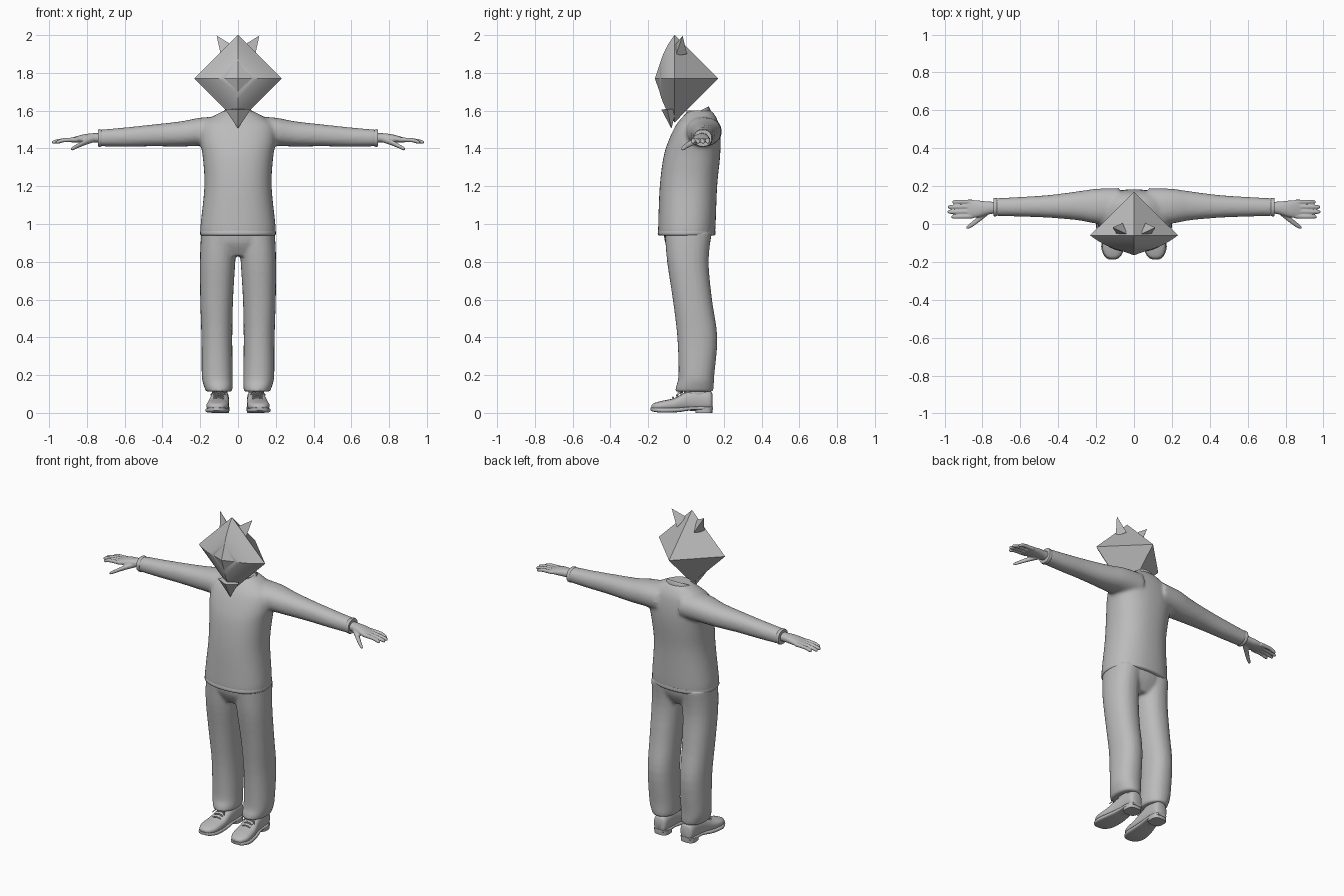
import bpy, bmesh, math
from mathutils import Vector

if "Cube" in bpy.data.objects:
    bpy.data.objects.remove(bpy.data.objects["Cube"])

grey = bpy.data.materials.new("plain grey")
grey.use_nodes = True
grey.diffuse_color = (0.5, 0.5, 0.5, 1)
grey.node_tree.nodes["Principled BSDF"].inputs["Base Color"].default_value = (0.5, 0.5, 0.5, 1)

PLACE = {"x": lambda t, u, v: (t, u, v),
         "y": lambda t, u, v: (u, t, v),
         "z": lambda t, u, v: (u, v, t)}


def blend(a, b, c, d, t):
    """Smooth curve through b and c."""
    return (b * 2 + (c - a) * t + (a * 2 - b * 5 + c * 4 - d) * t * t
            + (b * 3 - a - c * 3 + d) * t ** 3) / 2


def loft(bm, axis, rows, side=1, power=2.2, sides=24, steps=4):
    """Closed skin over rows of (position, centre u, centre v, radius u, radius v)."""
    rows = [Vector(r) for r in rows]
    pts = [rows[0]] + rows + [rows[-1]]
    path = [blend(*pts[i:i + 4], k / steps) for i in range(len(rows) - 1) for k in range(steps)]
    path.append(rows[-1])
    rings = []
    for t, cu, cv, ru, rv in path:
        ring = []
        for k in range(sides):
            c, s = math.cos(math.tau * k / sides), math.sin(math.tau * k / sides)
            u = cu + ru * math.copysign(abs(c) ** (2 / power), c)
            v = cv + rv * math.copysign(abs(s) ** (2 / power), s)
            x, y, z = PLACE[axis](t, u, v)
            ring.append(bm.verts.new((x * side, y, z)))
        rings.append(ring)
    for a, b in zip(rings, rings[1:]):
        for k in range(sides):
            j = (k + 1) % sides
            bm.faces.new((a[k], a[j], b[j], b[k]))
    bm.faces.new(rings[0])
    bm.faces.new(rings[-1])


def solid(bm, points):
    """Convex flat-faced solid."""
    verts = [bm.verts.new(p) for p in points]
    bmesh.ops.convex_hull(bm, input=verts)


def finish(name, bm, angle=None, voxel=None, relax=4):
    bmesh.ops.recalc_face_normals(bm, faces=bm.faces)
    mesh = bpy.data.meshes.new(name)
    bm.to_mesh(mesh)
    bm.free()
    mesh.materials.append(grey)
    ob = bpy.data.objects.new(name, mesh)
    bpy.context.collection.objects.link(ob)
    if angle:
        bpy.ops.object.select_all(action="DESELECT")
        ob.select_set(True)
        bpy.context.view_layer.objects.active = ob
        bpy.ops.object.shade_smooth_by_angle(angle=math.radians(angle))
    if voxel:
        fuse = ob.modifiers.new("fuse", "REMESH")
        fuse.mode = "VOXEL"
        fuse.voxel_size = voxel
        fuse.use_smooth_shade = True
        soft = ob.modifiers.new("soften", "SMOOTH")
        soft.iterations = relax
    return ob


# Jumper: torso and sleeves fused into one soft skin
bm = bmesh.new()
loft(bm, "z", [(.945, 0, .003, .2, .15), (1, 0, .005, .198, .152), (1.2, 0, .013, .178, .152),
               (1.35, 0, .03, .186, .15), (1.44, 0, .045, .2, .138), (1.52, 0, .06, .195, .115),
               (1.565, 0, .07, .14, .09), (1.6, 0, .075, .075, .06)], power=2.3, sides=40)
for side in (1, -1):
    loft(bm, "x", [(.08, .09, 1.49, .1, .08), (.2, .094, 1.488, .092, .075),
                   (.3, .096, 1.477, .076, .067), (.45, .093, 1.469, .06, .058),
                   (.6, .091, 1.46, .052, .051), (.735, .089, 1.455, .047, .044)], side)
finish("jumper", bm, voxel=.01, relax=6)

# Hem and cuffs: slim bands at the garment openings
bm = bmesh.new()
loft(bm, "z", [(.94, 0, .003, .195, .147), (.947, 0, .003, .201, .153), (.965, 0, .004, .199, .151)],
     power=2.3, sides=40, steps=2)
for side in (1, -1):
    loft(bm, "x", [(.722, .089, 1.455, .046, .043), (.732, .089, 1.455, .049, .047),
                   (.742, .089, 1.455, .047, .044)], side, steps=2)
finish("hem_and_cuffs", bm, angle=50)

# Trousers: hips and two legs fused
bm = bmesh.new()
loft(bm, "z", [(.98, 0, .01, .185, .13), (.9, 0, .008, .19, .118), (.83, 0, .008, .16, .08)], sides=32)
for side in (1, -1):
    loft(bm, "z", [(.96, .1, .012, .095, .125), (.8, .108, .01, .094, .11), (.6, .113, .034, .087, .104),
                   (.4, .112, .06, .082, .106), (.2, .11, .055, .082, .095),
                   (.14, .104, .047, .076, .1), (.112, .1, .043, .068, .1)], side)
finish("trousers", bm, voxel=.009)

# Shoes: upper, sole, heel and laces
for side, label in ((1, "left"), (-1, "right")):
    bm = bmesh.new()
    loft(bm, "y", [(.14, .093, .06, .025, .04), (.125, .093, .065, .042, .052), (.06, .094, .068, .046, .058),
                   (0, .098, .062, .05, .05), (-.06, .104, .045, .057, .034), (-.13, .11, .037, .057, .026),
                   (-.17, .112, .033, .038, .018), (-.183, .113, .03, .015, .01)], side, power=2.5)
    loft(bm, "z", [(.06, .095, .055, .042, .07), (.13, .097, .055, .04, .065)], side)
    finish(label + "_shoe_upper", bm, angle=60)
    bm = bmesh.new()
    loft(bm, "y", [(.142, .093, .026, .03, .008), (.1, .093, .026, .048, .01), (.03, .096, .024, .047, .01),
                   (-.04, .104, .016, .058, .012), (-.12, .111, .014, .062, .013),
                   (-.17, .113, .017, .043, .011), (-.187, .114, .02, .018, .008)], side, power=4)
    loft(bm, "z", [(0, .093, .095, .046, .044), (.03, .093, .095, .048, .046)], side, power=3, steps=1)
    finish(label + "_shoe_sole", bm, angle=45)
    bm = bmesh.new()
    for k in range(4):
        y, z = -.065 + k * .02, .08 + k * .011
        loft(bm, "x", [(.075, y, z - .006, .004, .004), (.102, y - .004, z + .003, .004, .004),
                       (.13, y, z - .006, .004, .004)], side, sides=8)
    for tip in (.065, .145):
        loft(bm, "x", [(.1, -.02, .108, .005, .004), ((.1 + tip) / 2, -.03, .115, .008, .004),
                       (tip, -.045, .095, .004, .004)], side, sides=8)
    finish(label + "_shoe_laces", bm, angle=60)

    # Hand: palm, four fingers and thumb fused
    bm = bmesh.new()
    loft(bm, "x", [(.69, .088, 1.453, .03, .026), (.76, .085, 1.456, .033, .025), (.82, .08, 1.452, .044, .022),
                   (.865, .078, 1.446, .047, .015), (.885, .078, 1.443, .044, .01)], side)
    for k, reach in enumerate((.965, .985, .983, .96)):
        y = .04 + k * .026
        loft(bm, "x", [(.85, y, 1.447, .011, .012), (.92, y - .001, 1.444, .011, .011),
                       (reach - .012, y - .002, 1.435, .01, .01), (reach, y - .002, 1.432, .005, .005)],
             side, sides=12)
    loft(bm, "x", [(.765, .07, 1.448, .018, .016), (.81, .035, 1.432, .019, .015),
                   (.85, .002, 1.413, .015, .012), (.875, -.015, 1.4, .011, .01),
                   (.885, -.02, 1.396, .005, .005)], side, sides=12)
    finish(label + "_hand", bm, voxel=.0045, relax=2)

# Neck
bm = bmesh.new()
loft(bm, "z", [(1.54, 0, .06, .07, .06), (1.6, 0, .055, .062, .052)])
finish("neck", bm, angle=50)

# Collar: folded band, high at the nape, ending in two points
bm = bmesh.new()
strip = []
for k in range(-12, 13):
    a = math.radians(k * 13.5)
    front = max(0, abs(k) - 8) / 4
    s, c = math.sin(a), math.cos(a)
    top = (.082 * s, .045 + .075 * c, 1.585 + .037 * c)
    low = (.112 * s + math.copysign(.035, k) * front, .05 + .092 * c - .015 * front,
           1.548 + .03 * c - .015 * front)
    inner = (.075 * s, .045 + .068 * c, 1.555 + .03 * c)
    strip.append([bm.verts.new(p) for p in (inner, top, low)])
for a, b in zip(strip, strip[1:]):
    for i in (0, 1):
        bm.faces.new((a[i], a[i + 1], b[i + 1], b[i]))
collar = finish("collar", bm, angle=50)
collar.modifiers.new("thickness", "SOLIDIFY").thickness = .006

# Mask back: half of an eight-sided diamond
MID, R, PLANE = 1.77, .232, -.06
bm = bmesh.new()
solid(bm, [(0, .17, MID), (R, PLANE, MID), (-R, PLANE, MID), (0, PLANE, MID + R), (0, PLANE, MID - R)])
finish("mask_back", bm)

# Mask face: diamond outline swelling forward, creased along its ridges
bm = bmesh.new()
rings = []
for k in range(9):
    s = 1 - k / 9
    y = PLANE - .088 * (1 - s * s)
    rings.append([bm.verts.new((x * R * s, y, MID + z * R * s))
                  for x, z in ((1, 0), (0, 1), (-1, 0), (0, -1))])
for a, b in zip(rings, rings[1:]):
    for i in range(4):
        j = (i + 1) % 4
        bm.faces.new((a[i], a[j], b[j], b[i]))
bm.faces.new(rings[-1])
bm.faces.new(rings[0])
finish("mask_face", bm, angle=25)

# Muzzle, jaw and ears: faceted
bm = bmesh.new()
solid(bm, [(0, -.165, MID), (0, -.128, MID + .11), (0, -.125, MID - .11),
           (.11, -.126, MID), (-.11, -.126, MID), (0, -.08, MID)])
finish("muzzle", bm)
bm = bmesh.new()
solid(bm, [(.07, -.1, 1.61), (-.07, -.1, 1.61), (0, -.13, 1.605), (0, -.077, 1.505),
           (.05, -.05, 1.61), (-.05, -.05, 1.61)])
finish("jaw", bm)
for side, label in ((1, "left"), (-1, "right")):
    bm = bmesh.new()
    solid(bm, [(.035 * side, -.055, 1.95), (.09 * side, -.055, 1.89),
               (.06 * side, .005, 1.9), (.113 * side, -.018, 1.997)])
    finish(label + "_ear", bm)
